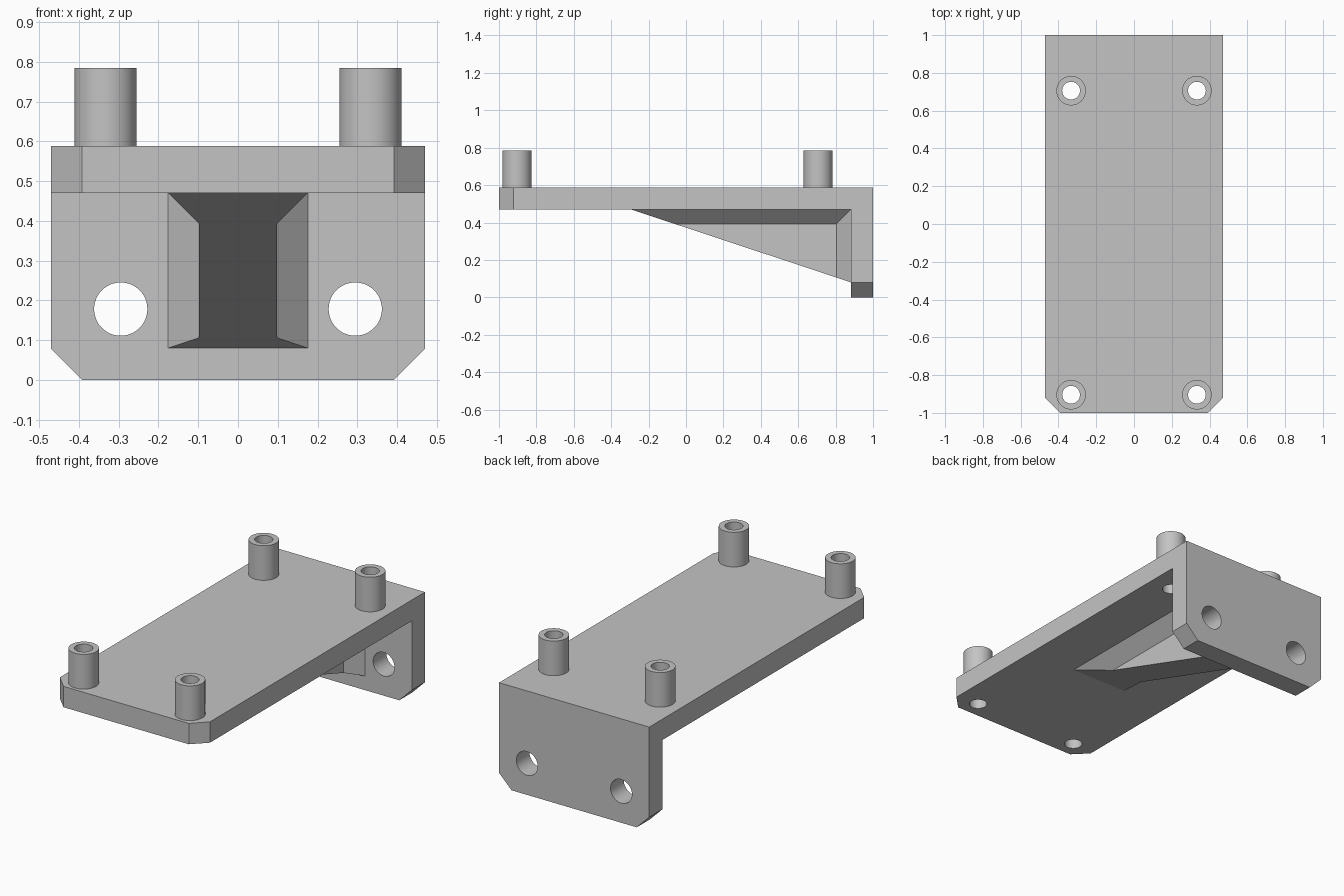
import bpy
import bmesh
from mathutils import Matrix, Vector

cube = bpy.data.objects.get("Cube")
if cube:
    bpy.data.objects.remove(cube, do_unlink=True)

HALF_W = 0.47       # half width of the bracket
UNDER = 0.47        # underside of the platform
TOP = 0.588         # top of the platform
WALL = 0.882        # inner face of the rear flange
CHAMFER = 0.078
POSTS = [(x, y) for x in (-0.333, 0.333) for y in (-0.904, 0.706)]

grey = bpy.data.materials.new("light grey")
grey.use_nodes = True
colour = (0.55, 0.55, 0.55, 1)
grey.diffuse_color = colour
grey.node_tree.nodes["Principled BSDF"].inputs["Base Color"].default_value = colour


def finish(bm, name):
    bmesh.ops.recalc_face_normals(bm, faces=bm.faces[:])
    mesh = bpy.data.meshes.new(name)
    bm.to_mesh(mesh)
    bm.free()
    mesh.materials.append(grey)
    obj = bpy.data.objects.new(name, mesh)
    bpy.context.collection.objects.link(obj)
    return obj


def smooth(obj):
    bpy.ops.object.select_all(action="DESELECT")
    obj.select_set(True)
    bpy.context.view_layer.objects.active = obj
    bpy.ops.object.shade_smooth_by_angle()


def add_rod(bm, centre, radius, length, axis="Z"):
    turn = Matrix.Rotation(1.5707963, 4, "X") if axis == "Y" else Matrix()
    bmesh.ops.create_cone(bm, cap_ends=True, segments=48, radius1=radius,
                          radius2=radius, depth=length,
                          matrix=Matrix.Translation(centre) @ turn)


# L-shaped bracket: side profile extruded across the width
bm = bmesh.new()
profile = [(-1, UNDER), (-1, TOP), (1, TOP), (1, 0), (WALL, 0), (WALL, UNDER)]
side = bm.faces.new([bm.verts.new((-HALF_W, y, z)) for y, z in profile])
new = bmesh.ops.extrude_face_region(bm, geom=[side])["geom"]
bmesh.ops.translate(bm, vec=(2 * HALF_W, 0, 0),
                    verts=[v for v in new if isinstance(v, bmesh.types.BMVert)])
bmesh.ops.recalc_face_normals(bm, faces=bm.faces[:])


# Chamfer the front corners and the lower corners of the flange
def is_corner(edge):
    a, b = (v.co for v in edge.verts)
    if abs(a.x - b.x) > 0.01:
        return False
    return (a.y < -0.99 and b.y < -0.99) or (a.z < 0.01 and b.z < 0.01)


bmesh.ops.bevel(bm, geom=[e for e in bm.edges if is_corner(e)], offset=CHAMFER,
                offset_type="OFFSET", segments=1, affect="EDGES")
bracket = finish(bm, "bracket")

# Cut the screw holes through the platform and the flange
bm = bmesh.new()
for x, y in POSTS:
    add_rod(bm, (x, y, 0.55), 0.047, 0.4)
for x in (-0.295, 0.295):
    add_rod(bm, (x, 0.94, 0.178), 0.067, 0.3, "Y")
cutter = finish(bm, "hole_cutter")
cutter.hide_render = True
cut = bracket.modifiers.new("holes", "BOOLEAN")
cut.operation = "DIFFERENCE"
cut.solver = "EXACT"
cut.object = cutter
smooth(bracket)
bpy.ops.object.modifier_apply(modifier=cut.name)
bpy.data.objects.remove(cutter, do_unlink=True)

# Hollow standoffs: a rectangular ring section spun about each centre
for i, (x, y) in enumerate(POSTS):
    bm = bmesh.new()
    section = [(0.047, TOP), (0.078, TOP), (0.078, 0.784), (0.047, 0.784)]
    verts = [bm.verts.new((x + r, y, z)) for r, z in section]
    edges = [bm.edges.new((verts[k], verts[(k + 1) % 4])) for k in range(4)]
    bmesh.ops.spin(bm, geom=verts + edges, cent=(x, y, 0), axis=(0, 0, 1),
                   angle=6.2831853, steps=48)
    bmesh.ops.remove_doubles(bm, verts=bm.verts[:], dist=0.0005)
    smooth(finish(bm, f"standoff_{i + 1}"))

# Gusset: a narrow web that flares where it meets the platform and flange
bm = bmesh.new()
outer = [(-0.294, UNDER), (WALL, UNDER), (WALL, 0.08)]
inner = [(-0.059, 0.392), (0.804, 0.392), (0.804, 0.106)]
halves = []
for s in (-1, 1):
    o = [bm.verts.new((s * 0.176, y, z)) for y, z in outer]
    n = [bm.verts.new((s * 0.098, y, z)) for y, z in inner]
    bm.faces.new((o[0], o[1], n[1], n[0]))
    bm.faces.new((o[1], o[2], n[2], n[1]))
    bm.faces.new(n)
    halves.append((o, n))
(lo, ln), (ro, rn) = halves
bm.faces.new((lo[0], lo[1], ro[1], ro[0]))
bm.faces.new((lo[1], lo[2], ro[2], ro[1]))
for strip in ((lo[0], ln[0], rn[0], ro[0]), (ln[0], ln[2], rn[2], rn[0]),
              (ln[2], lo[2], ro[2], rn[2])):
    bm.faces.new(strip)
finish(bm, "gusset")
